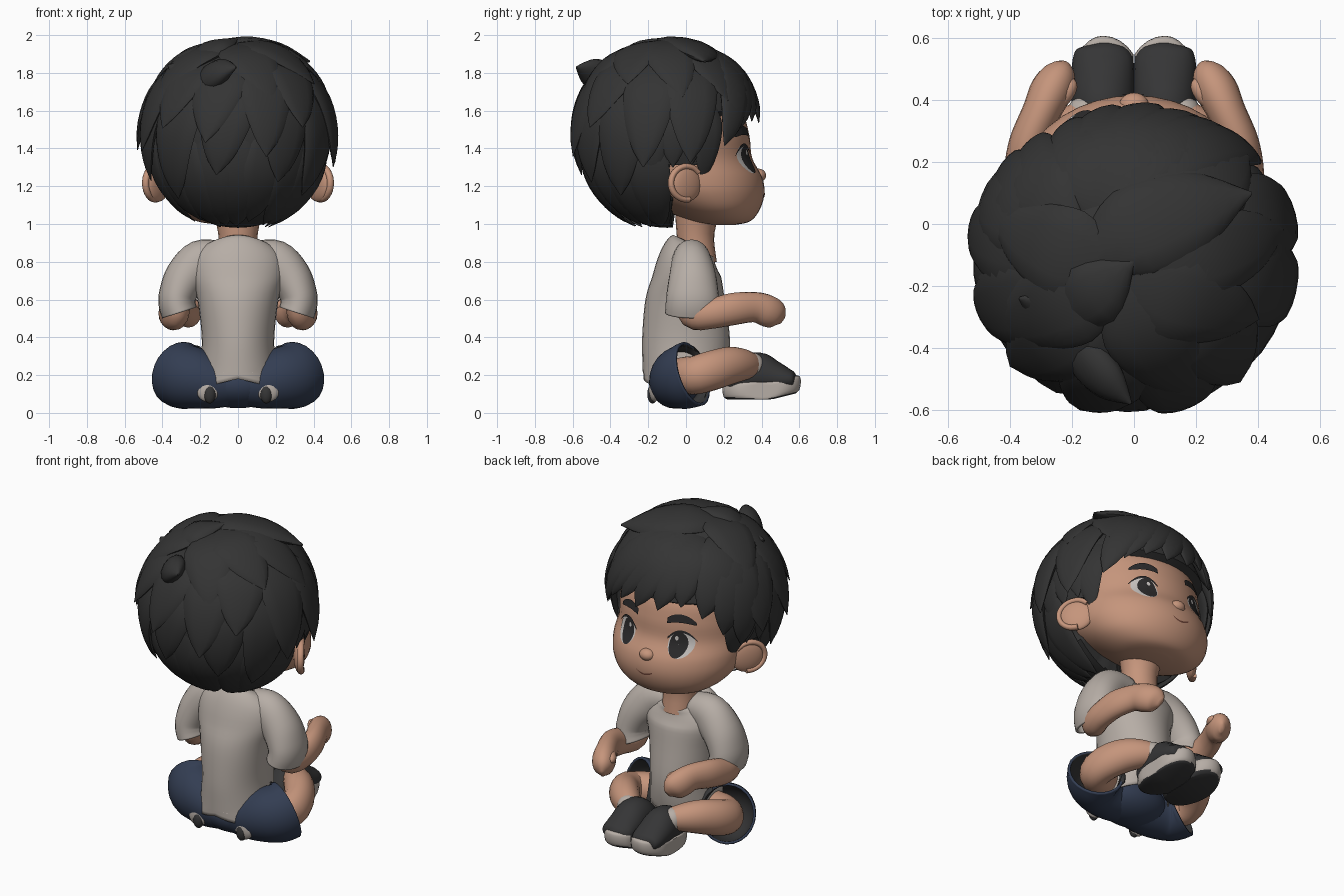
import bpy, bmesh, math, random
from mathutils import Vector
from mathutils.bvhtree import BVHTree

if "Cube" in bpy.data.objects:
    bpy.data.objects.remove(bpy.data.objects["Cube"])

random.seed(4)


def material(name, rgb):
    m = bpy.data.materials.new(name)
    m.diffuse_color = (*rgb, 1)
    m.use_nodes = True
    m.node_tree.nodes["Principled BSDF"].inputs["Base Color"].default_value = m.diffuse_color
    return m


SKIN = material("skin", (0.56, 0.30, 0.20))
HAIR = material("hair_black", (0.034, 0.034, 0.034))
SHIRT = material("warm_grey_cloth", (0.47, 0.42, 0.38))
NAVY = material("navy_cloth", (0.033, 0.047, 0.085))
SHOE = material("shoe_charcoal", (0.036, 0.036, 0.037))
WHITE = material("eye_white", (0.58, 0.55, 0.53))
DARK = material("eye_dark", (0.024, 0.023, 0.024))
LIP = material("lip_brown", (0.16, 0.06, 0.04))


def finish(name, bm, mat, mirror=False, solid=0, inner=None):
    bmesh.ops.recalc_face_normals(bm, faces=bm.faces)
    me = bpy.data.meshes.new(name)
    bm.to_mesh(me)
    bm.free()
    ob = bpy.data.objects.new(name, me)
    bpy.context.collection.objects.link(ob)
    me.materials.append(mat)
    if solid:
        mod = ob.modifiers.new("thickness", 'SOLIDIFY')
        mod.thickness = solid
        if inner:
            me.materials.append(inner)
            mod.material_offset = 1
    if mirror:
        ob.modifiers.new("mirror", 'MIRROR')
    bpy.context.view_layer.objects.active = ob
    ob.select_set(True)
    bpy.ops.object.shade_smooth_by_angle(angle=math.radians(50))
    ob.select_set(False)
    return ob


def smooth_path(st, k):
    """Catmull-Rom through stations (x, y, z, half_width, half_depth)."""
    p = [st[0]] + list(st) + [st[-1]]
    out = []
    for i in range(1, len(p) - 2):
        for j in range(k):
            t = j / k
            out.append([0.5 * (2 * b + (c - a) * t + (2 * a - 5 * b + 4 * c - d) * t * t
                               + (3 * b - a - 3 * c + d) * t ** 3)
                        for a, b, c, d in zip(*p[i - 1:i + 3])])
    return out + [list(st[-1])]


def add_sweep(bm, st, up=(0, 0, 1), flat=False, k=4, segs=20, cap=True, centre=None):
    st = smooth_path(st, k)
    pts = [Vector(s[:3]) for s in st]
    rings = []
    for i, s in enumerate(st):
        if flat:
            side, nor = Vector((1, 0, 0)), Vector((0, 1, 0))
        else:
            t = (pts[min(i + 1, len(pts) - 1)] - pts[max(i - 1, 0)]).normalized()
            u = (pts[i] - centre) if centre else Vector(up)
            side = t.cross(u).normalized()
            nor = side.cross(t)
        rings.append([bm.verts.new(pts[i] + side * max(s[3], .002) * math.cos(a) + nor * max(s[4], .002) * math.sin(a))
                      for a in (math.tau * j / segs for j in range(segs))])
    for a, b in zip(rings, rings[1:]):
        for j in range(segs):
            bm.faces.new((a[j], a[(j + 1) % segs], b[(j + 1) % segs], b[j]))
    if cap:
        bm.faces.new(rings[0])
        bm.faces.new(rings[-1])


def sweep(name, st, mat, mirror=False, solid=0, inner=None, **kw):
    bm = bmesh.new()
    add_sweep(bm, st, **kw)
    return finish(name, bm, mat, mirror, solid, inner)


def ball(name, c, r, mat, mirror=False, turn=0):
    bm = bmesh.new()
    bmesh.ops.create_uvsphere(bm, u_segments=28, v_segments=18, radius=1)
    ca, sa = math.cos(turn), math.sin(turn)
    for v in bm.verts:
        x, y, z = (v.co[i] * r[i] for i in range(3))
        v.co = Vector(c) + Vector((x * ca - y * sa, x * sa + y * ca, z))
    return finish(name, bm, mat, mirror)


# head, nose, neck and ears
head = sweep("head", [(0, .2, .995, .08, .06), (0, .18, 1.015, .22, .16), (0, .14, 1.075, .325, .25),
                      (0, .08, 1.16, .385, .335), (0, .035, 1.25, .403, .368), (0, -.02, 1.35, .403, .37),
                      (0, -.04, 1.47, .405, .375), (0, -.06, 1.6, .38, .35), (0, -.06, 1.75, .2, .2)],
             SKIN, flat=True, segs=40, k=5)
ball("nose", (0, .382, 1.257), (.048, .042, .036), SKIN)
sweep("neck", [(0, .065, .80, .10, .098), (0, .05, .95, .105, .10), (0, .07, 1.1, .14, .13)],
      SKIN, flat=True)
ball("ear", (.425, 0, 1.215), (.032, .098, .098), SKIN, True, turn=math.radians(36))
bm = bmesh.new()
loop = [(.438 - .052 * math.cos(a), .002 + .082 * math.cos(a), 1.217 + .088 * math.sin(a), .016, .019)
        for a in (math.radians(40 + 24 * i) for i in range(11))]
add_sweep(bm, loop, up=(.85, .5, 0), k=2, segs=10)
finish("ear_rim", bm, SKIN, True)

# painted face plates, projected onto the head
bvh = BVHTree.FromPolygons([v.co for v in head.data.vertices], [p.vertices for p in head.data.polygons])


def decal(name, shape, mat, off, mirror=True, nu=24, nv=4):
    bm = bmesh.new()
    grid = []
    for i in range(nu + 1):
        row = []
        for j in range(nv + 1):
            x, z = shape(i / nu, j / nv)
            hit, n, _, _ = bvh.ray_cast(Vector((x, 2, z)), Vector((0, -1, 0)))
            row.append(bm.verts.new(hit + Vector((x, .9, 0)).normalized() * off))
        grid.append(row)
    for i in range(nu):
        for j in range(nv):
            bm.faces.new((grid[i][j], grid[i + 1][j], grid[i + 1][j + 1], grid[i][j + 1]))
    bmesh.ops.remove_doubles(bm, verts=bm.verts, dist=1e-5)
    ob = finish(name, bm, mat, mirror)
    if sum(p.normal.y * p.area for p in ob.data.polygons) < 0:
        ob.data.flip_normals()
    return ob


def oval(cx, cz, rx, rz):
    return lambda u, v: (cx + rx * (.02 + .98 * v) * math.cos(math.tau * u), cz + rz * (.02 + .98 * v) * math.sin(math.tau * u))


def band(x0, x1, z0, rise, arch, half):
    return lambda u, v: (x0 + (x1 - x0) * u, z0 + rise * u + arch * (1 - (2 * u - 1) ** 2)
                         + half * (2 * v - 1) * (.2 + .8 * math.sin(math.pi * min(1, u * .85 + .15)) ** .6))


decal("eye_white", oval(.184, 1.345, .07, .077), WHITE, .004)
decal("iris", oval(.172, 1.342, .05, .072), DARK, .006)
decal("eye_glint", oval(.160, 1.378, .010, .013), WHITE, .008)
decal("eyelash", band(.107, .264, 1.372, -.01, .052, .008), DARK, .008)
decal("eyebrow", band(.10, .255, 1.478, -.012, .024, .024), DARK, .009)
decal("mouth", band(-.055, .055, 1.165, 0, -.018, .005), LIP, .005, False)

# hair cap: an ellipsoid tucked inside the head where the face shows
C, R = Vector((0, -.1, 1.47)), Vector((.475, .46, .49))
bm = bmesh.new()
bmesh.ops.create_uvsphere(bm, u_segments=72, v_segments=48, radius=1)
for v in bm.verts:
    p = Vector([C[i] + v.co[i] * R[i] for i in range(3)])
    shown = p.y < -.07 or p.z > (1.3 if p.y < .12 else 1.57)
    v.co = p if shown else C + (p - C) * .78
finish("hair_cap", bm, HAIR)


def direction(az, el):
    az, el = math.radians(az), math.radians(el)
    return Vector((math.sin(az) * math.cos(el), math.cos(az) * math.cos(el), math.sin(el)))


def add_lock(bm, az0, el0, az1, el1, w, lift, puff=0, thick=.24):
    """Flattened pointed lock lying on the cap; angles are from the face."""
    a, b = direction(az0, el0), direction(az1, el1)
    st = []
    for i in range(9):
        t = i / 8
        d = a.lerp(b, t).normalized()
        r = .955 + .045 * min(1, t * 2) + lift * t * t + puff * math.sin(math.pi * min(1, t * .8))
        s = w * (.4 + .6 * min(1, t * 2.5)) * (1 - t ** 2.6) ** .9
        st.append((*(C + Vector([d[j] * R[j] for j in range(3)]) * r), s, s * thick))
    add_sweep(bm, st, k=2, segs=12, centre=C)


def jit(x):
    return random.uniform(-x, x)


bm = bmesh.new()
for az in range(104, 262, 19):                      # nape points
    add_lock(bm, az, 5, az + jit(6), -66 + jit(6), .13, .05, 0, .2)
for az in range(112, 255, 34):                      # lower back layer
    add_lock(bm, az, 45, az + 10 + jit(8), -30 + jit(10), .17, .10)
for az in range(68, 300, 29):                       # middle layer
    add_lock(bm, az, 62, az + 8 + jit(8), -6 + jit(14), .17, .15)
for az in (48, 80, 118, 158, 240, 285):             # crown layer
    add_lock(bm, 215, 80, az, 25 + jit(8), .17, .11)
finish("hair_layers", bm, HAIR)

bm = bmesh.new()
for az, el in ((-24, 13), (-8, 9), (9, 7), (24, 8), (38, 4), (52, -6)):
    add_lock(bm, -38, 66, az, el, .14, .05, .045, .3)   # swept fringe
for az, el in ((-38, 6), (-52, -6), (-66, -16)):
    add_lock(bm, -78, 62, az, el, .15, .05, .04, .3)    # fringe beside the parting
for s in (1, -1):
    for az, el in ((63, -28), (73, -18), (86, -20), (101, -32)):
        add_lock(bm, s * az, 30, s * az, el, .105, .02, 0, .2)  # sideburns
finish("hair_fringe", bm, HAIR)

bm = bmesh.new()
for st in ([(-.14, -.12, 1.92, .06, .03), (0, -.03, 1.945, .15, .045), (.2, .05, 1.91, .13, .045), (.38, .1, 1.86, .005, .005)],
           [(-.24, -.3, 1.83, .05, .03), (-.13, -.22, 1.92, .12, .05), (0, -.12, 1.98, .005, .005)],
           [(-.2, -.34, 1.72, .05, .04), (-.15, -.43, 1.77, .09, .06), (-.08, -.51, 1.81, .075, .05), (-.01, -.58, 1.83, .005, .005)],
           [(-.2, -.3, 1.78, .05, .04), (-.28, -.27, 1.8, .09, .05), (-.37, -.24, 1.84, .005, .005)]):
    add_sweep(bm, st, k=4, segs=12, centre=C)
finish("hair_tufts", bm, HAIR)

# shirt: torso with a collar that dips at the front, plus sleeves
bm = bmesh.new()
add_sweep(bm, [(0, -.02, .13, .215, .205), (0, -.005, .25, .20, .225), (0, 0, .4, .192, .232),
               (0, -.005, .6, .215, .21), (0, .005, .73, .25, .18), (0, .015, .82, .24, .15),
               (0, .03, .885, .18, .123), (0, .045, .912, .115, .112)], flat=True, segs=32, cap=False)
for v in bm.verts:
    slope = .45 if v.co.y < .03 else .6
    v.co.z -= slope * v.co.y * min(1, max(0, (v.co.z - .72) / .17))
    if v.co.z < .2:
        v.co.z += .05 * (1 - abs(v.co.x) / .215)
finish("shirt", bm, SHIRT, solid=.008)
sweep("sleeve", [(.08, .03, .825, .085, .085), (.19, .03, .80, .118, .105), (.275, .035, .72, .112, .125),
                 (.318, .035, .63, .10, .138), (.322, .035, .575, .098, .143), (.31, .035, .53, .096, .146)],
      SHIRT, True, solid=.012, up=(0, 1, 0), cap=False, segs=24)
# loose hem tails at the back with their shaded lining
ball("hem_tail", (.16, -.168, .12), (.06, .028, .062), SHIRT, True)
ball("hem_lining", (.15, -.178, .10), (.032, .027, .05), SHOE, True)

# forearms with mitten hands and thumbs
sweep("forearm", [(.315, .01, .62, .06, .07), (.33, .04, .53, .07, .085), (.355, .13, .525, .066, .08),
                  (.345, .25, .55, .062, .085), (.30, .36, .56, .062, .08), (.268, .43, .54, .068, .085),
                  (.24, .48, .515, .054, .072), (.225, .51, .49, .012, .025)], SKIN, True)
sweep("thumb", [(.28, .36, .57, .02, .02), (.23, .41, .57, .028, .028), (.205, .45, .565, .024, .024),
                (.2, .47, .56, .005, .005)], SKIN, True, segs=12)

# shorts: seat and wide open legs with dark lining
ball("shorts_seat", (0, -.03, .15), (.23, .165, .125), NAVY)
sweep("shorts_leg", [(.02, -.05, .145, .13, .11), (.13, -.055, .16, .14, .14), (.225, -.04, .182, .152, .162),
                     (.285, -.005, .193, .16, .173), (.312, .035, .207, .163, .177)],
      NAVY, True, solid=.015, inner=SHOE, cap=False, segs=24)

# crossed legs
sweep("leg", [(.15, -.03, .2, .09, .09), (.25, 0, .2, .096, .098), (.325, .05, .2, .092, .102),
              (.32, .14, .225, .088, .105), (.265, .23, .25, .088, .1), (.2, .30, .255, .08, .085),
              (.13, .36, .25, .06, .06)], SKIN, True)
sweep("sock", [(.18, .325, .25, .055, .06), (.155, .35, .25, .066, .07), (.14, .365, .24, .055, .058)],
      SHIRT, True)

# shoes: dark upper, pale sole with a dark underside
sweep("shoe_upper", [(.1, .205, .15, .04, .03), (.1, .24, .16, .08, .065), (.1, .32, .195, .1, .105),
                     (.1, .385, .208, .102, .112), (.1, .46, .19, .102, .09), (.1, .53, .178, .098, .064),
                     (.098, .565, .178, .08, .046), (.098, .585, .178, .03, .02)], SHOE, True)
bm = bmesh.new()
add_sweep(bm, [(.1, .4, .07, .085, .18), (.1, .4, .085, .099, .2), (.1, .4, .12, .102, .208),
               (.1, .4, .155, .096, .203), (.1, .4, .165, .08, .18)], flat=True, segs=32, k=3)
for v in bm.verts:                                  # square the outline and lift the toe
    dx = v.co.x - .1
    v.co.x = .1 + max(-.099, min(.102, dx * (1.4 if dx < 0 else 1.15)))
    v.co.z += .25 * max(0, v.co.y - .45)
sole = finish("shoe_sole", bm, SHIRT, True)
sole.data.materials.append(SHOE)
for p in sole.data.polygons:
    if p.normal.z < -.6 or (p.normal.x < -.6 and p.center.y < .54):
        p.material_index = 1
